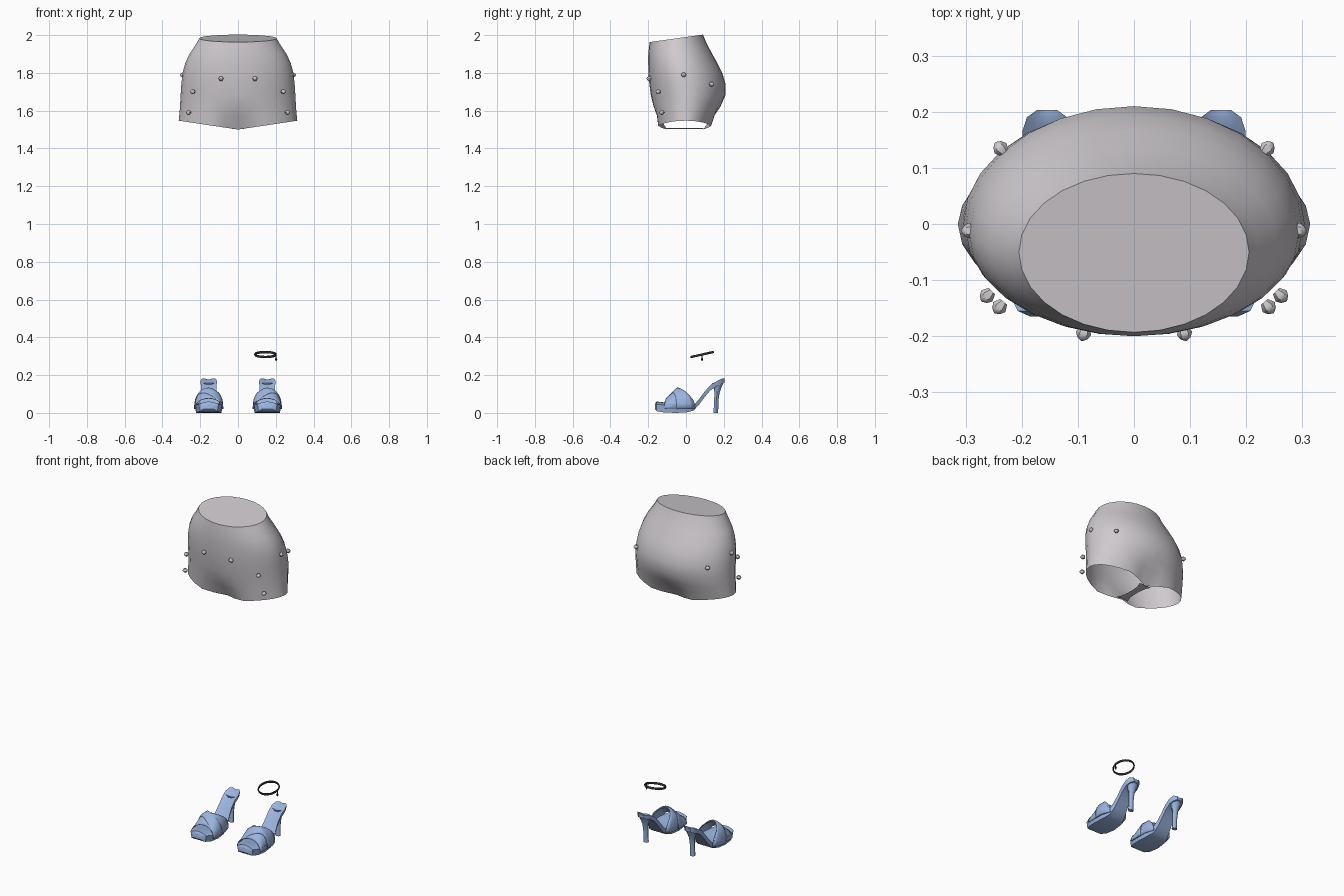
import bpy, bmesh
from math import sin, cos, pi
from mathutils import Vector, Matrix

old = bpy.data.objects.get("Cube")
if old:
    bpy.data.objects.remove(old)


def material(name, r, g, b):
    m = bpy.data.materials.new(name)
    m.use_nodes = True
    m.diffuse_color = (r, g, b, 1)
    m.node_tree.nodes["Principled BSDF"].inputs["Base Color"].default_value = (r, g, b, 1)
    return m


CLOTH = material("pale_grey_cloth", 0.62, 0.59, 0.62)
BLUE = material("soft_blue", 0.33, 0.46, 0.74)
INSOLE = material("off_white_insole", 0.72, 0.69, 0.70)
DARK = material("dark_band", 0.03, 0.03, 0.035)


def finish(bm, name, mats, angle=40):
    bmesh.ops.recalc_face_normals(bm, faces=bm.faces)
    me = bpy.data.meshes.new(name)
    bm.to_mesh(me)
    bm.free()
    ob = bpy.data.objects.new(name, me)
    bpy.context.collection.objects.link(ob)
    for m in mats:
        me.materials.append(m)
    bpy.ops.object.select_all(action='DESELECT')
    ob.select_set(True)
    bpy.context.view_layer.objects.active = ob
    bpy.ops.object.shade_smooth_by_angle(angle=angle * pi / 180)
    return ob


def skin(rows, closed=False, cap_start=False, cap_end=False):
    """Join rows of points into a quad sheet or tube."""
    bm = bmesh.new()
    vs = [[bm.verts.new(p) for p in r] for r in rows]
    n = len(rows[0])
    for a, b in zip(vs, vs[1:]):
        for j in range(n if closed else n - 1):
            k = (j + 1) % n
            bm.faces.new((a[j], a[k], b[k], b[j]))
    if cap_start:
        bm.faces.new(vs[0])
    if cap_end:
        bm.faces.new(vs[-1])
    return bm


# Shorts: z, half width, front y, back y, y of widest point, waist tilt, crotch pull
SHORTS = [
    (1.983, 0.205, -0.193, 0.09, -0.05, 0.14, 0),
    (1.95, 0.223, -0.196, 0.105, -0.05, 0.10, 0),
    (1.90, 0.257, -0.20, 0.135, -0.04, 0.04, 0),
    (1.85, 0.28, -0.20, 0.167, -0.03, 0, 0),
    (1.80, 0.293, -0.199, 0.192, -0.02, 0, 0),
    (1.74, 0.30, -0.194, 0.21, -0.01, 0, 0),
    (1.68, 0.304, -0.186, 0.208, 0, 0, 0),
    (1.62, 0.307, -0.176, 0.187, 0, 0, 0.03),
    (1.575, 0.311, -0.169, 0.166, 0, 0, 0.14),
    (1.50, 0.314, -0.163, 0.148, 0, 0, 0.38),
]
SIDES = 28


def shorts_row(z, a, yf, yb, yc, tilt, pull):
    row = []
    for j in range(SIDES):
        t = 2 * pi * j / SIDES
        c = cos(t)
        x = a * sin(t)
        y = yc - c * ((yc - yf) if c > 0 else (yb - yc))
        y += (yc - y) * pull * max(0, 1 - abs(x) / 0.13)
        h = z + tilt * (y - yc)
        if z == SHORTS[-1][0]:
            h += 0.047 * abs(x) / a
        row.append((x, y, h))
    return row


finish(skin([shorts_row(*r) for r in SHORTS], closed=True, cap_start=True),
       "shorts", [CLOTH], 50)

# Crotch strip between the two leg openings
strip = []
for i in range(9):
    s = i / 8
    y = -0.102 + 0.195 * s
    w = 0.02 + 0.02 * abs(2 * s - 1) ** 3
    strip.append([(w * k, y, 1.503 + 0.006 * (1 - abs(k))) for k in (-1, 0, 1)])
finish(skin(strip), "crotch_strip", [CLOTH])

# Faceted pointed studs
for x, y, z in [(0.09, -0.195, 1.77), (0.24, -0.148, 1.70), (0.262, -0.128, 1.59),
                (0.294, -0.012, 1.79), (0.238, 0.135, 1.74)]:
    for side, label in ((1, "left"), (-1, "right")):
        bm = skin([[(r * cos(k * pi / 3), r * sin(k * pi / 3), h) for k in range(6)]
                   for r, h in ((0.008, -0.012), (0.014, 0), (0.009, 0.009), (0.001, 0.014))],
                  closed=True, cap_start=True, cap_end=True)
        out = Vector((side * x * 0.5, y, 0))
        turn = out.to_track_quat('Z', 'Y').to_matrix().to_4x4()
        bm.transform(Matrix.Translation((side * x, y, z)) @ turn)
        finish(bm, label + "_stud", [CLOTH], 50)

# Sole stations: y, underside z, top z, half width
SOLE = [
    (-0.165, 0.02, 0.048, 0.03), (-0.155, 0.009, 0.06, 0.052),
    (-0.12, 0.003, 0.056, 0.07), (-0.06, 0, 0.045, 0.076),
    (0, 0.002, 0.035, 0.069), (0.04, 0.012, 0.04, 0.056),
    (0.07, 0.045, 0.068, 0.047), (0.10, 0.085, 0.108, 0.042),
    (0.13, 0.12, 0.142, 0.042), (0.165, 0.143, 0.163, 0.044),
    (0.19, 0.153, 0.176, 0.036), (0.203, 0.16, 0.176, 0.018),
]
ACROSS = (-1, -0.82, -0.4, 0, 0.4, 0.82, 1)
SHOE_X = 0.155


def sole_row(y, zb, zt, hw):
    crown = 0.014 if y < -0.1 else (-0.006 if y > 0.06 else 0)
    top = [(hw * k, y, zt - crown * k * k) for k in ACROSS]
    under = [(hw * 0.88 * k, y, zb) for k in reversed(ACROSS)]
    return top + under


def vamp(front, back, grow, steps=16, depth=6):
    """Arched band over the foot, its two edges given across the width."""
    rows = []
    for i in range(depth + 1):
        row = []
        for j in range(steps + 1):
            a = pi * j / steps
            k = cos(a)
            y = front(k) + (back(k) - front(k)) * i / depth
            top = min(0.13, 0.078 + 0.95 * max(0, y + 0.105))
            hw = 0.075 - 0.35 * max(0, y)
            row.append((hw * grow * k, y, 0.02 + (top - 0.02) * grow * sin(a) ** 0.8))
        rows.append(row)
    return skin(rows)


def place(bm, side):
    bm.transform(Matrix.Translation((side * SHOE_X, 0, 0)) @ Matrix.Diagonal((side, 1, 1, 1)))
    return bm


for side, label in ((1, "left"), (-1, "right")):
    # Sole with a pale inset footbed and pale arch underside
    bm = place(skin([sole_row(*s) for s in SOLE], True, True, True), side)
    bm.faces.ensure_lookup_table()
    for f in bm.faces:
        c = f.calc_center_median()
        inner = abs(c.x - side * SHOE_X) < 0.054 and len(f.verts) == 4
        k = max(abs(v.co.x - side * SHOE_X) for v in f.verts)
        edge = abs(f.normal.z) < 0.2
        if inner and not edge and -0.11 < c.y < 0.13 and (c.z > 0.025 or c.y > 0.03):
            f.material_index = 1
    finish(bm, label + "_sole", [BLUE, INSOLE], 35)

    # Wide upper and the strap crossing over it
    for name, front, back, grow in [
            ("upper", lambda k: -0.105 - 0.01 * k * k, lambda k: -0.04 + 0.09 * k * k, 1.0),
            ("cross_strap", lambda k: -0.085 + 0.035 * k,
             lambda k: -0.045 + 0.04 * k + 0.045 * k * k, 1.035)]:
        ob = finish(place(vamp(front, back, grow), side), label + "_" + name, [BLUE], 50)
        mod = ob.modifiers.new("thickness", 'SOLIDIFY')
        mod.thickness = 0.004

    # Slim heel, flared under the foot
    heel = [[(rx * cos(k * pi / 5), yc + ry * sin(k * pi / 5), z) for k in range(10)]
            for z, yc, rx, ry in ((0, 0.158, 0.016, 0.013), (0.06, 0.16, 0.014, 0.012),
                                  (0.105, 0.164, 0.017, 0.014), (0.135, 0.167, 0.026, 0.022),
                                  (0.158, 0.168, 0.036, 0.031))]
    finish(place(skin(heel, True, True, True), side), label + "_heel", [BLUE])

# Tilted anklet with a small hanging charm
rings = []
for i in range(25):
    t = 2 * pi * i / 24
    rings.append([((0.056 + 0.004 * cos(p)) * cos(t), (0.06 + 0.004 * cos(p)) * sin(t),
                   0.007 * sin(p)) for p in (q * pi / 3 for q in range(6))])
bm = skin(rings, closed=True)
bmesh.ops.remove_doubles(bm, verts=bm.verts, dist=0.0001)
bm.transform(Matrix.Translation((0.145, 0.085, 0.309)) @ Matrix.Rotation(0.22, 4, 'X'))
finish(bm, "anklet", [DARK])

bm = skin([[(0.202 + r * cos(k * pi / 3), 0.085 + r * sin(k * pi / 3), z) for k in range(6)]
           for r, z in ((0.003, 0.306), (0.003, 0.292), (0.007, 0.284), (0.002, 0.274))],
          True, True, True)
finish(bm, "anklet_charm", [DARK])
